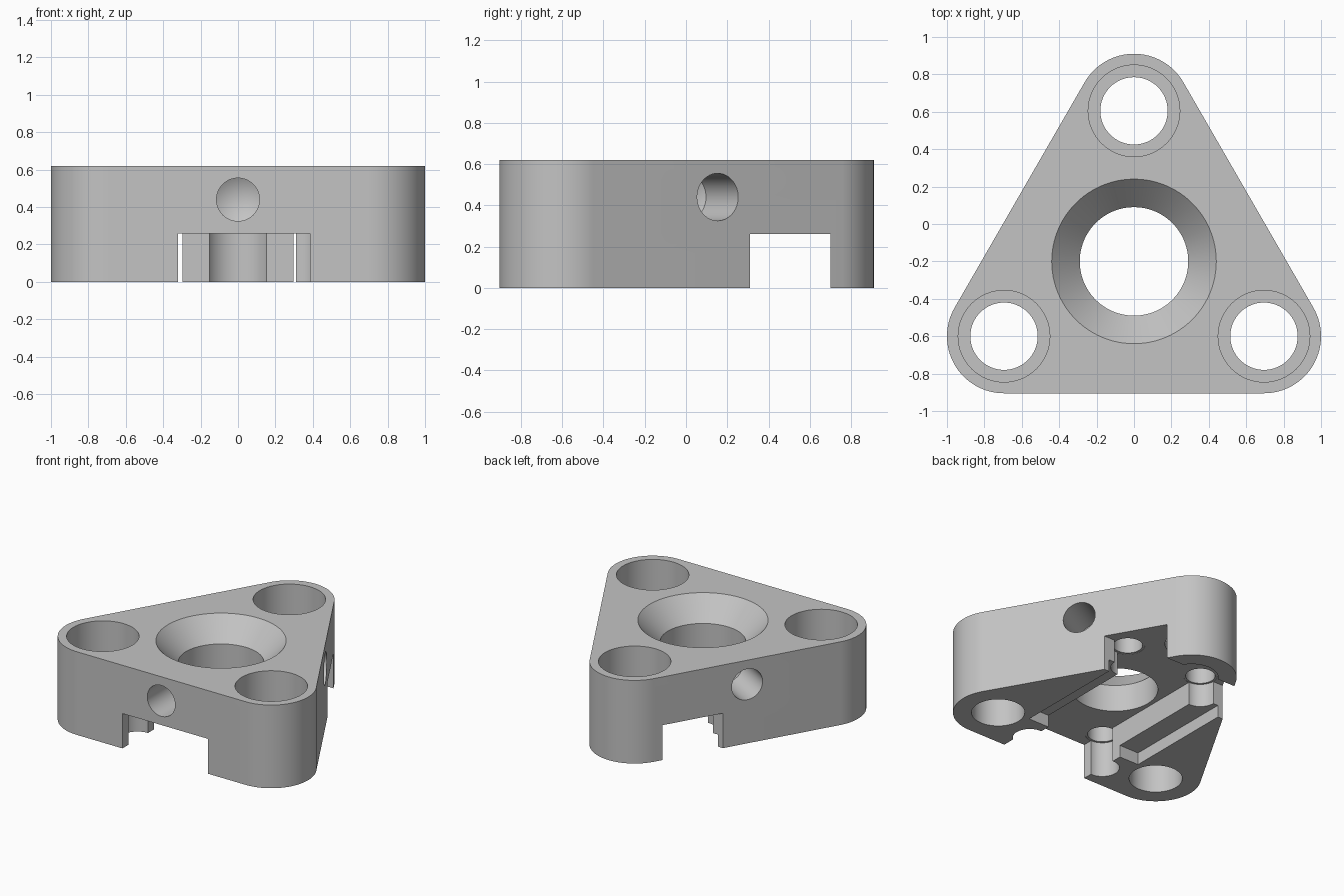
import bpy, bmesh, math
from mathutils import Vector, Matrix

if "Cube" in bpy.data.objects:
    bpy.data.objects.remove(bpy.data.objects["Cube"])

H = 0.62          # plate height
POCKET = 0.26     # depth of the underside pocket
CORNERS = [(0.695, -0.6), (0.0, 0.605), (-0.695, -0.6)]
R = 0.305

grey = bpy.data.materials.new("light grey")
grey.diffuse_color = (0.55, 0.55, 0.55, 1)
grey.use_nodes = True
grey.node_tree.nodes["Principled BSDF"].inputs["Base Color"].default_value = grey.diffuse_color


def make_object(name, bm):
    bmesh.ops.recalc_face_normals(bm, faces=bm.faces)
    mesh = bpy.data.meshes.new(name)
    bm.to_mesh(mesh)
    bm.free()
    mesh.materials.append(grey)
    obj = bpy.data.objects.new(name, mesh)
    bpy.context.collection.objects.link(obj)
    return obj


def lathe(name, profile, matrix, n=64):
    """Closed solid turned around z from (radius, height) points."""
    bm = bmesh.new()
    rings = []
    for r, z in profile:
        if r == 0:
            rings.append([bm.verts.new((0, 0, z))] * n)
        else:
            rings.append([bm.verts.new((r * math.cos(i * math.tau / n),
                                        r * math.sin(i * math.tau / n), z)) for i in range(n)])
    for a, b in zip(rings, rings[1:]):
        for i in range(n):
            j = (i + 1) % n
            if b[i] is b[j]:
                bm.faces.new((a[i], a[j], b[i]))
            else:
                bm.faces.new((a[i], a[j], b[j], b[i]))
    bm.faces.new(rings[0])
    if profile[-1][0] > 0:
        bm.faces.new(rings[-1])
    bm.transform(matrix)
    return make_object(name, bm)


def box(name, x0, x1, y0, y1, z0, z1):
    bm = bmesh.new()
    bmesh.ops.create_cube(bm, size=1)
    bm.transform(Matrix.Translation(((x0 + x1) / 2, (y0 + y1) / 2, (z0 + z1) / 2))
                 @ Matrix.Diagonal((x1 - x0, y1 - y0, z1 - z0, 1)))
    return make_object(name, bm)


# Rounded triangular body
bm = bmesh.new()
outline = []
for k, (cx, cy) in enumerate(CORNERS):
    for i in range(33):
        a = math.radians(-90 + 120 * k + 120 * i / 32)
        outline.append(bm.verts.new((cx + R * math.cos(a), cy + R * math.sin(a), 0)))
base = bm.faces.new(outline)
top = bmesh.ops.extrude_face_region(bm, geom=[base])["geom"]
bmesh.ops.translate(bm, vec=(0, 0, H), verts=[v for v in top if isinstance(v, bmesh.types.BMVert)])
body = make_object("triangular_body", bm)

cutters = []

# Underside pocket: main channel, front opening, cross channel, shallow step
cutters.append(box("main_channel_cutter", -0.32, 0.31, -1.1, 0.5, -0.1, POCKET))
cutters.append(box("front_opening_cutter", 0.2, 0.385, -1.1, -0.7, -0.1, POCKET))
cutters.append(box("cross_channel_cutter", -1.1, 1.1, 0.31, 0.70, -0.1, POCKET))
cutters.append(box("shallow_step_cutter", -0.48, 0.48, -0.53, 0.4, -0.1, 0.09))

# Round reliefs with blind holes at the pocket corners
for x, y in [(-0.325, -0.72), (0.315, -0.72), (-0.325, 0.31), (0.315, 0.31)]:
    cutters.append(lathe("pocket_corner_cutter",
                         [(0.115, -0.1), (0.115, POCKET + 0.002), (0.1, POCKET + 0.002), (0.1, 0.45)],
                         Matrix.Translation((x, y, 0)), 40))

# Counterbored corner holes
for x, y in CORNERS:
    cutters.append(lathe("corner_hole_cutter",
                         [(0.18, -0.1), (0.18, 0.32), (0.245, 0.32), (0.245, H + 0.1)],
                         Matrix.Translation((x, y, 0))))

# Countersunk centre hole
cutters.append(lathe("centre_hole_cutter",
                     [(0.29, -0.1), (0.29, 0.46), (0.44, H), (0.44, H + 0.1)],
                     Matrix.Translation((0, -0.2, 0)), 96))

# Drilled side holes with conical tips, one in each flank
for k in range(3):
    a = math.radians(-90 + 120 * k)
    out = Vector((math.cos(a), math.sin(a), 0))
    start = Vector((0, -0.2, 0.44)) + out * 0.705
    turn = (-out).to_track_quat('Z', 'Y').to_matrix().to_4x4()
    cutters.append(lathe("side_hole_cutter", [(0.115, -0.1), (0.115, 0.31), (0, 0.375)],
                         Matrix.Translation(start) @ turn, 48))

for c in cutters:
    c.hide_render = True
    c.hide_viewport = False
    mod = body.modifiers.new(c.name, 'BOOLEAN')
    mod.operation = 'DIFFERENCE'
    mod.solver = 'EXACT'
    mod.object = c

# Apply the cuts, drop the cutters and shade
bpy.context.view_layer.update()
deps = bpy.context.evaluated_depsgraph_get()
body.data = bpy.data.meshes.new_from_object(body.evaluated_get(deps))
body.modifiers.clear()
for c in cutters:
    bpy.data.objects.remove(c, do_unlink=True)
bpy.context.view_layer.objects.active = body
body.select_set(True)
bpy.ops.object.shade_smooth_by_angle(angle=math.radians(25))
